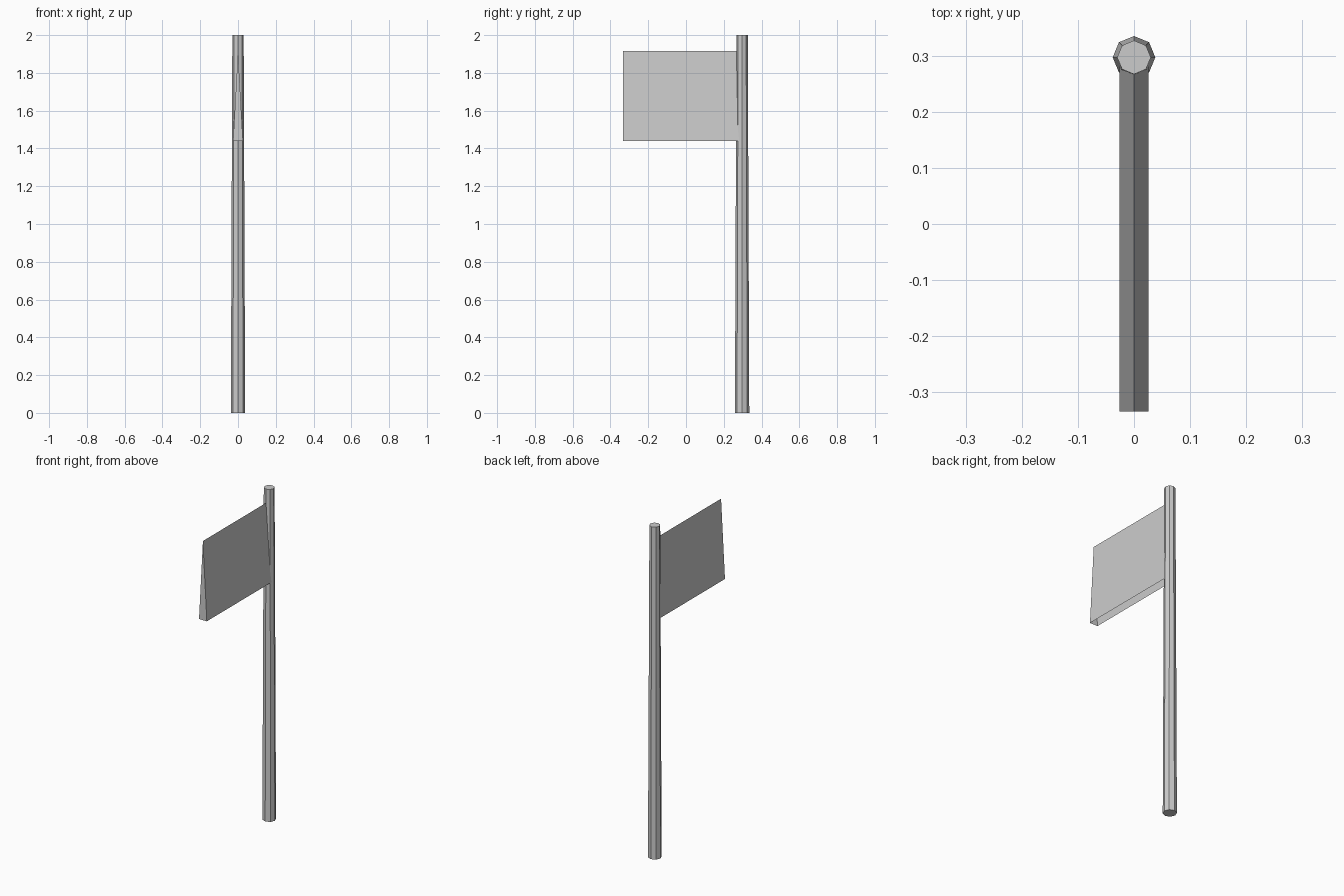
import bpy, bmesh

if "Cube" in bpy.data.objects:
    bpy.data.objects.remove(bpy.data.objects["Cube"])

POLE_Y = 0.297


def mesh_object(name, bm):
    bmesh.ops.recalc_face_normals(bm, faces=bm.faces)
    mesh = bpy.data.meshes.new(name)
    bm.to_mesh(mesh)
    bm.free()
    obj = bpy.data.objects.new(name, mesh)
    bpy.context.collection.objects.link(obj)
    return obj


# Pole: tapered octagonal shaft
bpy.ops.mesh.primitive_cone_add(vertices=8, radius1=0.038, radius2=0.030,
                                depth=2.0, location=(0, POLE_Y, 1.0))
bpy.context.object.name = "pole"

# Flag: triangular wedge, narrow at the top and open underneath
profile = [(-0.026, 1.44), (0.0, 1.917), (0.026, 1.44)]
bm = bmesh.new()
front, back = [[bm.verts.new((x, y, z)) for x, z in profile]
               for y in (-0.334, POLE_Y)]
bm.faces.new(front)
bm.faces.new(back[::-1])
for i in range(2):
    bm.faces.new((front[i], back[i], back[i + 1], front[i + 1]))
mesh_object("flag", bm)
